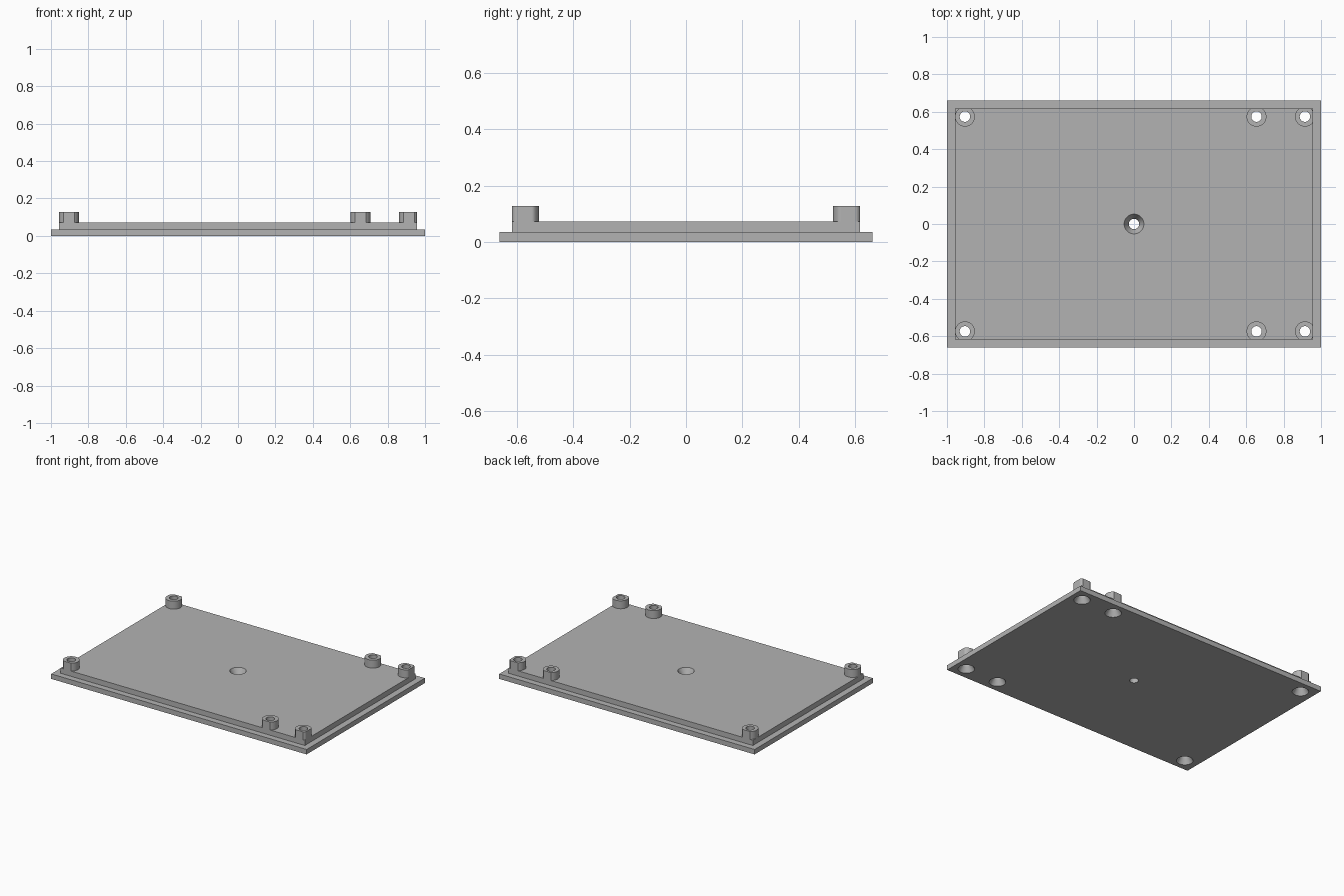
import bpy
import bmesh
import math

if "Cube" in bpy.data.objects:
    bpy.data.objects.remove(bpy.data.objects["Cube"], do_unlink=True)

SIDES = 48
BASE_X, BASE_Y, BASE_TOP = 1.0, 0.661, 0.035
PANEL_X, PANEL_Y, PANEL_TOP = 0.956, 0.618, 0.072
POST_TOP, POST_R, HOLE_R = 0.128, 0.053, 0.028
SINK_DEPTH = 0.045
POST_SPOTS = [(x, s * 0.574) for x in (-0.904, 0.655, 0.914) for s in (-1, 1)]

grey = bpy.data.materials.new("light_grey")
grey.use_nodes = True
GREY = (0.45, 0.45, 0.45, 1)
grey.diffuse_color = GREY
grey.node_tree.nodes["Principled BSDF"].inputs["Base Color"].default_value = GREY


def finish(name, bm):
    bmesh.ops.recalc_face_normals(bm, faces=bm.faces)
    mesh = bpy.data.meshes.new(name)
    bm.to_mesh(mesh)
    bm.free()
    mesh.materials.append(grey)
    obj = bpy.data.objects.new(name, mesh)
    bpy.context.collection.objects.link(obj)
    return obj


def prism(name, outline, z0, z1):
    """Extrude a flat outline from z0 up to z1."""
    bm = bmesh.new()
    face = bm.faces.new([bm.verts.new((x, y, z0)) for x, y in outline])
    top = bmesh.ops.extrude_face_region(bm, geom=[face])["geom"]
    verts = [v for v in top if isinstance(v, bmesh.types.BMVert)]
    bmesh.ops.translate(bm, verts=verts, vec=(0, 0, z1 - z0))
    return finish(name, bm)


def slab(name, hx, hy, z0, z1):
    return prism(name, [(-hx, -hy), (hx, -hy), (hx, hy), (-hx, hy)], z0, z1)


def circle(cx, cy, r):
    steps = [math.tau * (i + 0.5) / SIDES for i in range(SIDES)]
    return [(cx + r * math.cos(a), cy + r * math.sin(a)) for a in steps]


def add_lathe(bm, cx, cy, profile):
    """Closed turned solid from (radius, z) pairs."""
    rings = [[bm.verts.new((x, y, z)) for x, y in circle(cx, cy, r)] for r, z in profile]
    for low, high in zip(rings, rings[1:]):
        for i in range(SIDES):
            j = (i + 1) % SIDES
            bm.faces.new((low[i], low[j], high[j], high[i]))
    bm.faces.new(rings[0][::-1])
    bm.faces.new(rings[-1])


# Plates
parts = [slab("base_plate", BASE_X, BASE_Y, 0, BASE_TOP),
         slab("raised_panel", PANEL_X, PANEL_Y, BASE_TOP, PANEL_TOP)]

# Screw posts, trimmed flush with the panel edges
for x, y in POST_SPOTS:
    outline = []
    for px, py in circle(x, y, POST_R):
        p = (max(-PANEL_X, min(PANEL_X, px)), max(-PANEL_Y, min(PANEL_Y, py)))
        if p not in outline:
            outline.append(p)
    parts.append(prism("screw_post", outline, PANEL_TOP, POST_TOP))

# Screw holes: countersunk below at the posts, above at the centre
bm = bmesh.new()
for x, y in POST_SPOTS:
    add_lathe(bm, x, y, [(POST_R, -0.05), (POST_R, 0), (HOLE_R, SINK_DEPTH), (HOLE_R, 0.2)])
add_lathe(bm, 0, 0, [(HOLE_R, -0.05), (HOLE_R, PANEL_TOP - SINK_DEPTH),
                     (POST_R, PANEL_TOP), (POST_R, 0.2)])
cutter = finish("hole_cutter", bm)
cutter.hide_render = True

for obj in parts:
    mod = obj.modifiers.new("holes", "BOOLEAN")
    mod.operation = "DIFFERENCE"
    mod.solver = "EXACT"
    mod.object = cutter

# Bake the holes, then smooth the round walls
graph = bpy.context.evaluated_depsgraph_get()
baked = [bpy.data.meshes.new_from_object(o.evaluated_get(graph)) for o in parts]
bpy.ops.object.select_all(action="DESELECT")
for obj, mesh in zip(parts, baked):
    obj.modifiers.clear()
    obj.data = mesh
    obj.select_set(True)
bpy.context.view_layer.objects.active = parts[0]
bpy.ops.object.shade_smooth_by_angle(angle=math.radians(30))
bpy.data.objects.remove(cutter, do_unlink=True)
